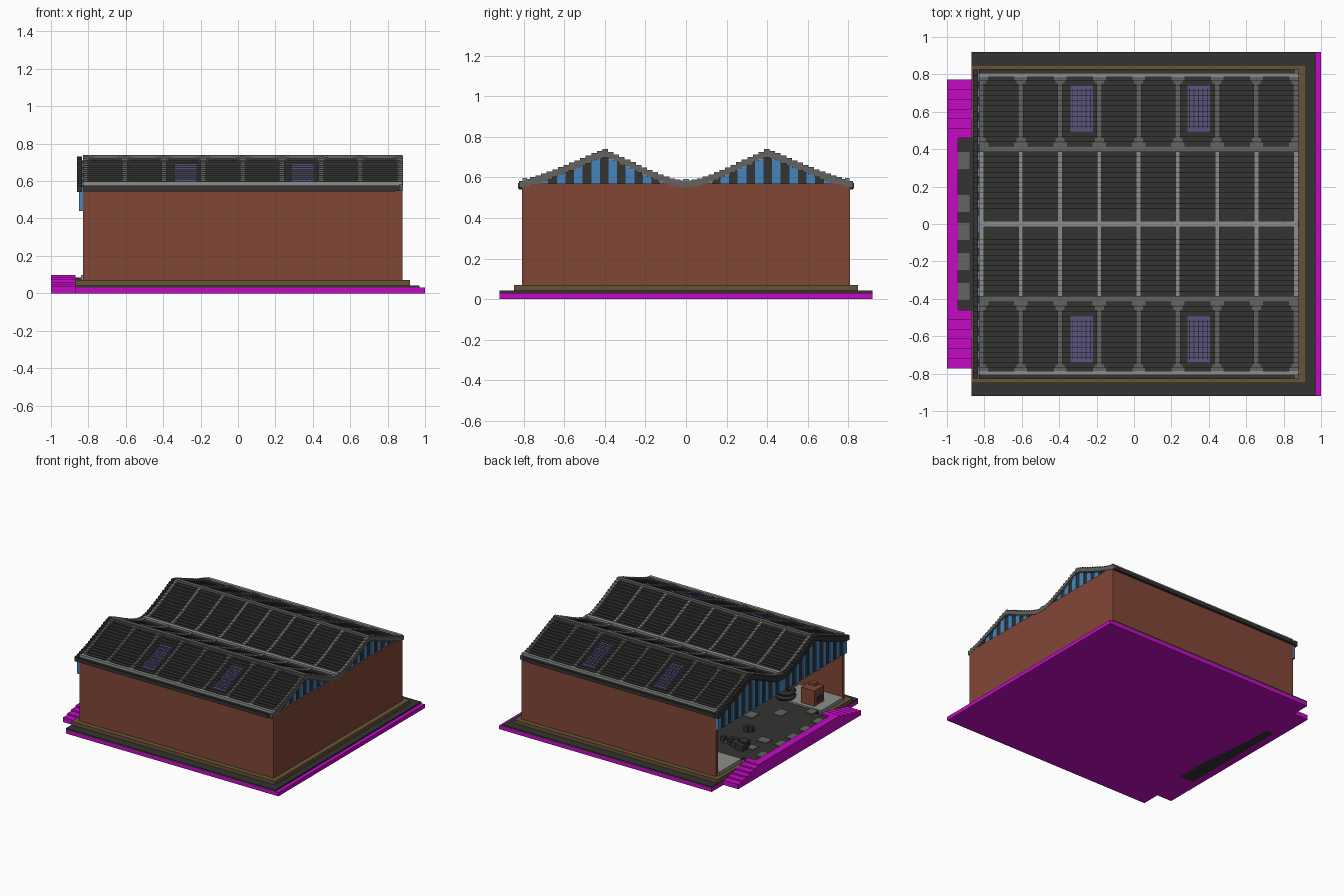
import bpy, bmesh, math, random

cube = bpy.data.objects.get("Cube")
if cube:
    bpy.data.objects.remove(cube)
random.seed(4)


def material(name, r, g, b):
    m = bpy.data.materials.new(name)
    m.use_nodes = True
    m.diffuse_color = (r, g, b, 1)
    bsdf = next(n for n in m.node_tree.nodes if n.type == 'BSDF_PRINCIPLED')
    bsdf.inputs["Base Color"].default_value = (r, g, b, 1)
    bsdf.inputs["Roughness"].default_value = 0.9
    return m


MAGENTA = material("magenta", 0.56, 0.003, 0.56)
BRICK = material("red brick", 0.22, 0.062, 0.037)
DARK = material("charcoal", 0.033, 0.033, 0.032)
GREY = material("mid grey", 0.125, 0.125, 0.122)
LIGHT = material("light grey", 0.27, 0.27, 0.265)
OLIVE = material("olive brown", 0.135, 0.088, 0.036)
BLUE = material("window blue", 0.06, 0.24, 0.52)
PURPLE = material("skylight violet", 0.10, 0.09, 0.22)


def boxes(name, mat, items):
    """One object made of boxes given as (x0, x1, y0, y1, z0, z1)."""
    bm = bmesh.new()
    for x0, x1, y0, y1, z0, z1 in items:
        verts = bmesh.ops.create_cube(bm, size=1)["verts"]
        for v in verts:
            v.co = (x0 + (v.co.x + 0.5) * (x1 - x0),
                    y0 + (v.co.y + 0.5) * (y1 - y0),
                    z0 + (v.co.z + 0.5) * (z1 - z0))
    mesh = bpy.data.meshes.new(name)
    bm.to_mesh(mesh)
    bm.free()
    mesh.materials.append(mat)
    ob = bpy.data.objects.new(name, mesh)
    bpy.context.collection.objects.link(ob)
    return ob


def both(items):
    """Adds the mirror image across y = 0."""
    return items + [(a, b, -d, -c, e, f) for a, b, c, d, e, f in items]


# Roof height over half the width, mirrored in y
PROFILE = [(0, .575), (.06, .583), (.13, .608), (.2, .638), (.3, .685), (.36, .713), (.4, .728),
           (.44, .718), (.5, .69), (.6, .65), (.7, .61), (.83, .57)]
STEP = 0.0275


def height(y):
    u = min(abs(y), 0.83)
    for (a, za), (b, zb) in zip(PROFILE, PROFILE[1:]):
        if u <= b:
            return za + (zb - za) * (u - a) / (b - a)


def stepped(x0, x1, u0, u1, lift, drop=0.03):
    """Boxes following the stepped roof between u0 and u1, on both sides."""
    items = []
    for j in range(30):
        a, b = max(j * STEP, u0), min((j + 1) * STEP, u1)
        if b - a > 0.001:
            z = height((j + 0.5) * STEP)
            items.append((x0, x1, a, b, z - drop, z + lift))
    return both(items)


# Ground slabs
boxes("base_slab", MAGENTA, [(-.87, 1, -.92, .92, 0, .03)])
boxes("road_slab", DARK, [(-.87, .97, -.92, .92, .03, .042)])
boxes("foundation", OLIVE, [(-.87, .92, -.85, .85, .042, .07)])
boxes("hall_floor", DARK, [(-.82, .86, -.79, .79, .07, .085), (-.94, -.82, -.46, .46, 0, .085)])

# Entrance kerb with stepped ramps at both ends
kerb = [(-1, -.94, -.46, .46, 0, .097)]
for i in range(6):
    kerb += both([(-1, -.87, .46 + i * .052, .512 + i * .052, 0, .097 - i * .012)])
boxes("entrance_kerb", MAGENTA, kerb)

# Worn paving patches
patches = [(-.945, -.88, y - .045, y + .045, .085, .091) for y in (.34, .11, -.04, -.2, -.36)]
for i in range(9):
    for k in range(9):
        if random.random() < 0.45:
            x, y = -.78 + i * .17, -.62 + k * .15
            w, d = random.uniform(.03, .06), random.uniform(.03, .06)
            patches.append((x - w, x + w, y - d, y + d, .085, .091))
boxes("paving_patches", GREY, patches)
boxes("concrete_pads", LIGHT, both([(-.84, -.45, .5, .78, .07, .097)]))

# Walls, open at the entrance end
boxes("side_walls", BRICK, both([(-.83, .88, .78, .81, .07, .57)]))
boxes("end_wall", BRICK, [(.85, .88, -.78, .78, .07, .57)])

# Striped glazing in both gables
PERIOD = 0.085
blue, dark = [], []
for k in range(-19, 20):
    y = (k + .5) * PERIOD / 2
    if abs(y) > .795:
        continue
    top = height(y) - .018
    strip = (y - PERIOD / 4, y + PERIOD / 4)
    # alternate, mirrored about the middle
    n = k if k >= 0 else -k - 1
    target, inset = (blue, 0) if n % 2 == 0 else (dark, .006)
    if top > .575:
        target.append((.845, .872 - inset, *strip, .565, top))
    target.append((-.85 + inset, -.83, *strip, .44, max(top, .57)))
boxes("gable_glass", BLUE, blue)
boxes("gable_mullions", DARK, dark)

# Stepped roof, verges and gutters
boxes("roof_panels", DARK, stepped(-.83, .87, 0, .825, 0))
boxes("end_verge", GREY, stepped(.86, .882, 0, .825, .006, .026))
boxes("entrance_verge", DARK, stepped(-.86, -.835, 0, .825, .004, .034))
boxes("gutters", DARK, both([(-.83, .84, .808, .83, .545, .572)]))
boxes("eaves_bars", LIGHT, both([(-.83, .88, .785, .808, .57, .597)]))

# Roof ribs: lighter between the two ridges
outer, inner = [], []
ribs = [-.815 + .21 * i for i in range(9)]
for x in ribs:
    x1 = min(x + .014, .882)
    outer += stepped(x - .015, x1, .4, .79, .009)
    inner += stepped(x - .013, x1 - .002, 0, .4, .009)
    # flared corners of the outer panels
    for u, w in ((.415, .036), (.44, .024), (.75, .024), (.77, .034)):
        outer += stepped(max(x - w, -.83), min(x + w, .87), u, u + .02, .007)
boxes("outer_ribs", GREY, outer)
boxes("inner_ribs", LIGHT, inner)
boxes("ridge_caps", GREY, stepped(-.83, .88, .385, .418, .012))
boxes("valley_cap", LIGHT, [(-.83, .88, -.016, .016, .56, .592)])

# Skylights with thin bars
glass, bars = [], []
for x0 in (-.34, .285):
    glass += stepped(x0, x0 + .12, .495, .74, .007)
    for i in range(5):
        x = x0 + .012 + i * .024
        bars += stepped(x - .002, x + .002, .51, .725, .009)
boxes("skylights", PURPLE, glass)
boxes("skylight_bars", DARK, bars)

# Items in the hall: brick stove, tyre stack, scrap pile
boxes("brick_stove", BRICK, [(-.76, -.64, -.65, -.53, .09, .22), (-.72, -.66, -.64, -.6, .22, .24)])
boxes("stove_door", DARK, [(-.766, -.76, -.62, -.56, .12, .16)])
for i in range(2):
    bpy.ops.mesh.primitive_torus_add(major_segments=16, minor_segments=6, major_radius=.055,
                                     minor_radius=.022, location=(-.5, -.54, .115 + i * .036))
    tyre = bpy.context.object
    tyre.name = "tyre_%d" % (i + 1)
    tyre.data.materials.append(DARK)
scrap = []
for i in range(12):
    x, y = random.uniform(-.75, -.5), random.uniform(.05, .35)
    w = random.uniform(.015, .035)
    scrap.append((x - w, x + w, y - w, y + w, .08, random.uniform(.1, .14)))
boxes("scrap_pile", DARK, scrap)
